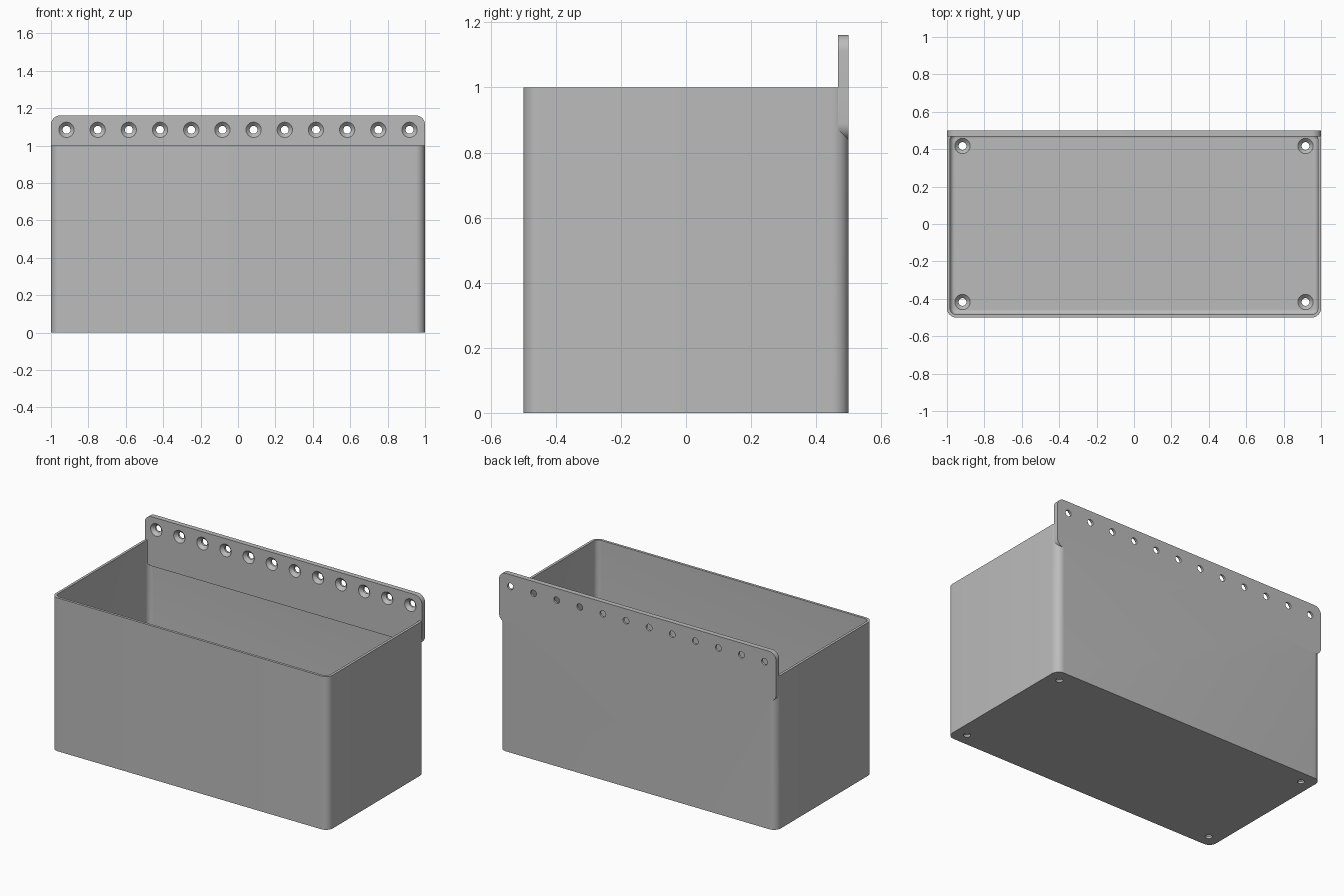
import bpy, bmesh, math
from mathutils import Matrix, Vector

cube = bpy.data.objects.get("Cube")
if cube:
    bpy.data.objects.remove(cube, do_unlink=True)

WALL, FLOOR, PLATE, RADIUS = 0.0167, 0.033, 0.033, 0.05
HOLE_R, SINK_R, SINK_DEPTH = 0.021, 0.041, 0.02

grey = bpy.data.materials.new("plain grey")
grey.use_nodes = True
colour = (0.5, 0.5, 0.5, 1)
grey.diffuse_color = colour
grey.node_tree.nodes["Principled BSDF"].inputs["Base Color"].default_value = colour


def rounded_rect(w, d, r, z, steps=10):
    """Ring of points around a rounded rectangle with half sizes w and d."""
    ring = []
    for k, (sx, sy) in enumerate([(1, 1), (-1, 1), (-1, -1), (1, -1)]):
        for i in range(steps + 1):
            a = math.pi / 2 * (k + i / steps)
            ring.append(Vector((sx * (w - r) + r * math.cos(a),
                                sy * (d - r) + r * math.sin(a), z)))
    return ring


def circle(r, z, steps=32):
    return [Vector((r * math.cos(math.tau * i / steps),
                    r * math.sin(math.tau * i / steps), z)) for i in range(steps)]


def add_loft(bm, rings, matrix=Matrix()):
    """Closed solid skinned through a stack of equal rings."""
    loops = [[bm.verts.new(matrix @ p) for p in ring] for ring in rings]
    n = len(loops[0])
    bm.faces.new(loops[0][::-1])
    bm.faces.new(loops[-1])
    for low, high in zip(loops, loops[1:]):
        for i in range(n):
            j = (i + 1) % n
            bm.faces.new((low[i], low[j], high[j], high[i]))


def make_object(name, bm):
    bmesh.ops.recalc_face_normals(bm, faces=bm.faces)
    mesh = bpy.data.meshes.new(name)
    bm.to_mesh(mesh)
    bm.free()
    mesh.materials.append(grey)
    obj = bpy.data.objects.new(name, mesh)
    bpy.context.collection.objects.link(obj)
    return obj


def solid(name, rings, matrix=Matrix()):
    bm = bmesh.new()
    add_loft(bm, rings, matrix)
    return make_object(name, bm)


def combine(target, tool, operation):
    """Apply a boolean and remove the tool."""
    mod = target.modifiers.new(operation, 'BOOLEAN')
    mod.operation, mod.solver, mod.object = operation, 'EXACT', tool
    bpy.context.view_layer.objects.active = target
    bpy.ops.object.modifier_apply(modifier=mod.name)
    bpy.data.objects.remove(tool, do_unlink=True)


# Box with rounded upright corners
box = solid("storage_box", [rounded_rect(1, 0.5, RADIUS, z) for z in (0, 1)])

# Cavity with a small fillet around the floor
fillet = 0.025
rings = []
for i in range(7):
    a = math.pi / 2 * i / 6
    inset = WALL + fillet * (1 - math.sin(a))
    rings.append(rounded_rect(1 - inset, 0.5 - inset, RADIUS - inset,
                              FLOOR + fillet * (1 - math.cos(a))))
rings.append(rounded_rect(1 - WALL, 0.5 - WALL, RADIUS - WALL, 1.1))
combine(box, solid("cavity_cutter", rings), 'DIFFERENCE')

# Upright mounting plate along the back
upright = Matrix.Translation((0, 0.5, 1)) @ Matrix.Rotation(math.pi / 2, 4, 'X')
plate = solid("mounting_plate",
              [rounded_rect(1, 0.161, RADIUS, z) for z in (0, PLATE)], upright)
combine(box, plate, 'UNION')

# Countersunk screw holes: a row in the plate and one in each floor corner
bm = bmesh.new()


def add_screw_hole(matrix):
    """Cutter whose wide mouth lies at local z = 0 and points along +z."""
    add_loft(bm, [circle(HOLE_R, -0.06), circle(HOLE_R, -SINK_DEPTH),
                  circle(SINK_R, 0), circle(SINK_R, 0.01)], matrix)


for i in range(12):
    x = -0.917 + 1.834 * i / 11
    add_screw_hole(Matrix.Translation((x, 0.5 - PLATE, 1.084))
                   @ Matrix.Rotation(math.pi / 2, 4, 'X'))
for sx in (-1, 1):
    for sy in (-1, 1):
        add_screw_hole(Matrix.Translation((sx * 0.917, sy * 0.417, FLOOR)))
combine(box, make_object("screw_hole_cutter", bm), 'DIFFERENCE')

# Smooth rounded corners, crisp edges
bpy.ops.object.select_all(action='DESELECT')
box.select_set(True)
bpy.context.view_layer.objects.active = box
bpy.ops.object.shade_smooth_by_angle(angle=math.radians(30))
